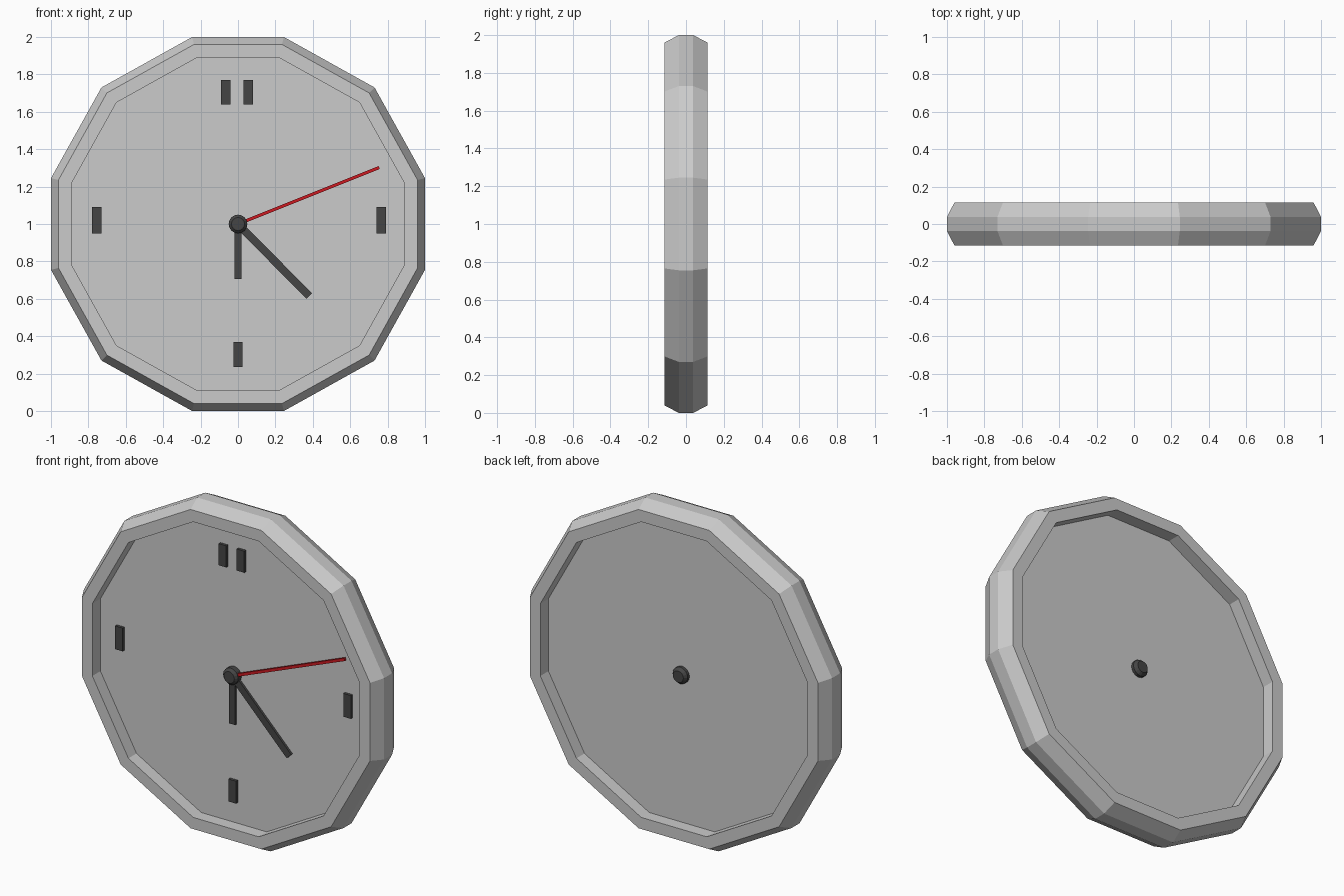
import bpy, bmesh, math
from mathutils import Matrix, Vector

if "Cube" in bpy.data.objects:
    bpy.data.objects.remove(bpy.data.objects["Cube"])

CENTRE_Z = 1.0


def material(name, colour):
    m = bpy.data.materials.new(name)
    m.diffuse_color = colour
    m.use_nodes = True
    m.node_tree.nodes["Principled BSDF"].inputs["Base Color"].default_value = m.diffuse_color
    return m


dark = material("dark_grey", (0.06, 0.06, 0.06, 1))
red = material("red", (0.6, 0.01, 0.015, 1))


def finish(name, bm, mat=None):
    bmesh.ops.recalc_face_normals(bm, faces=bm.faces)
    mesh = bpy.data.meshes.new(name)
    bm.to_mesh(mesh)
    bm.free()
    obj = bpy.data.objects.new(name, mesh)
    bpy.context.collection.objects.link(obj)
    if mat:
        mesh.materials.append(mat)
    return obj


def skin(name, outline, profile, mat=None):
    """Sweep an outline (x, z) through (scale, y) steps and cap both ends."""
    bm = bmesh.new()
    rings = [[bm.verts.new((x * s, y, CENTRE_Z + z * s)) for x, z in outline]
             for s, y in profile]
    n = len(outline)
    for a, b in zip(rings, rings[1:]):
        for i in range(n):
            j = (i + 1) % n
            bm.faces.new((a[i], a[j], b[j], b[i]))
    bm.faces.new(rings[0])
    bm.faces.new(rings[-1])
    return finish(name, bm, mat)


def bar(name, start, end, width, y0, y1, mat):
    """Flat bar between two (x, z) points on the dial."""
    a, b = Vector(start), Vector(end)
    d, mid = b - a, (a + b) / 2
    bm = bmesh.new()
    bmesh.ops.create_cube(bm, size=1)
    bmesh.ops.scale(bm, verts=bm.verts, vec=(d.length, y1 - y0, width))
    bmesh.ops.rotate(bm, verts=bm.verts,
                     matrix=Matrix.Rotation(-math.atan2(d.y, d.x), 3, 'Y'))
    bmesh.ops.translate(bm, verts=bm.verts,
                        vec=(mid.x, (y0 + y1) / 2, CENTRE_Z + mid.y))
    return finish(name, bm, mat)


# Twelve-sided case: bevelled rim with a recessed dial front and back
quarter = [(1.0, 0.245), (0.73, 0.73), (0.245, 1.0)]
half = quarter + [(-x, z) for x, z in reversed(quarter)]
outline = half + [(-x, -z) for x, z in half]
front_profile = [(0.89, -0.038), (0.89, -0.115), (0.96, -0.115), (1.0, -0.038)]
skin("clock_case", outline,
     front_profile + [(s, -y) for s, y in reversed(front_profile)])

# Spindle hub passing through the dial
circle = [(math.cos(i * math.tau / 16), math.sin(i * math.tau / 16))
          for i in range(16)]
skin("hub", circle, [(0.035, -0.085), (0.05, -0.07), (0.05, 0.055), (0.035, 0.075)], dark)

# Hands
bar("hour_hand", (0, 0), (0, -0.293), 0.04, -0.056, -0.042, dark)
bar("minute_hand", (0, 0), (0.38, -0.385), 0.042, -0.058, -0.044, dark)
bar("second_hand", (0, 0), (0.755, 0.302), 0.017, -0.066, -0.052, red)

# Plain hour markers at the quarter positions
for name, x, z0, z1 in (("marker_top_left", -0.065, 0.64, 0.77),
                        ("marker_top_right", 0.055, 0.64, 0.77),
                        ("marker_right", 0.765, -0.05, 0.09),
                        ("marker_bottom", 0.0, -0.765, -0.63),
                        ("marker_left", -0.755, -0.05, 0.09)):
    bar(name, (x, z0), (x, z1), 0.05, -0.055, -0.034, dark)
